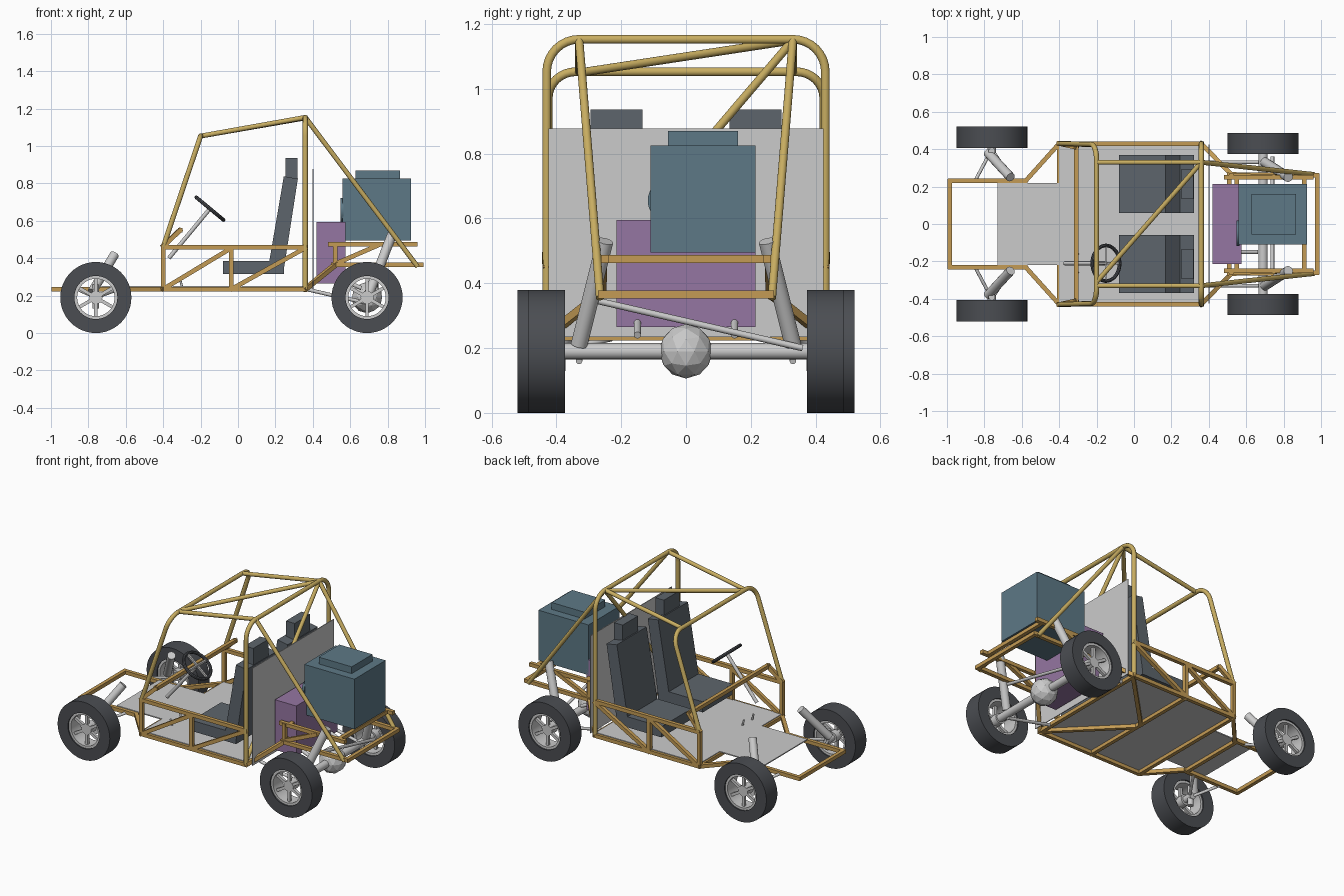
import bpy, bmesh, math
from mathutils import Vector, Matrix

if "Cube" in bpy.data.objects:
    bpy.data.objects.remove(bpy.data.objects["Cube"])


def material(name, c):
    m = bpy.data.materials.new(name)
    m.diffuse_color = (*c, 1)
    m.use_nodes = True
    m.node_tree.nodes["Principled BSDF"].inputs["Base Color"].default_value = m.diffuse_color
    return m


TUBE = material("tube_gold", (0.58, 0.42, 0.12))
BAR = material("bar_orange", (0.55, 0.33, 0.09))
TEAL = material("engine_teal", (0.11, 0.19, 0.24))
PURPLE = material("gearbox_purple", (0.30, 0.18, 0.36))
DARK = material("rubber_dark", (0.07, 0.075, 0.085))
SEAT = material("seat_slate", (0.11, 0.13, 0.15))


def finish(name, bm, mat=None, smooth=False):
    bmesh.ops.recalc_face_normals(bm, faces=bm.faces)
    me = bpy.data.meshes.new(name)
    bm.to_mesh(me)
    bm.free()
    ob = bpy.data.objects.new(name, me)
    bpy.context.collection.objects.link(ob)
    if mat:
        me.materials.append(mat)
    if smooth:
        bpy.ops.object.select_all(action='DESELECT')
        ob.select_set(True)
        bpy.context.view_layer.objects.active = ob
        bpy.ops.object.shade_smooth_by_angle(angle=math.radians(35))
    return ob


def box(name, lo, hi, mat=None):
    lo, hi = Vector(lo), Vector(hi)
    bm = bmesh.new()
    bmesh.ops.create_cube(bm, size=1, matrix=Matrix.Translation((lo + hi) / 2)
                          @ Matrix.Diagonal((*(hi - lo), 1)))
    return finish(name, bm, mat)


def bar(name, a, b, s=0.024, mat=BAR):
    a, b = Vector(a), Vector(b)
    d = b - a
    bm = bmesh.new()
    bmesh.ops.create_cube(bm, size=1, matrix=Matrix.Translation((a + b) / 2)
                          @ d.to_track_quat('X', 'Z').to_matrix().to_4x4()
                          @ Matrix.Diagonal((d.length + s * 0.8, s, s, 1)))
    return finish(name, bm, mat)


def rod(name, a, b, r=0.013, mat=None, seg=16):
    a, b = Vector(a), Vector(b)
    d = b - a
    bm = bmesh.new()
    bmesh.ops.create_cone(bm, cap_ends=True, segments=seg, radius1=r, radius2=r, depth=d.length,
                          matrix=Matrix.Translation((a + b) / 2)
                          @ d.to_track_quat('Z', 'Y').to_matrix().to_4x4())
    return finish(name, bm, mat, True)


def both(fn, name, a, b, *args):
    for side, s in (("right", -1), ("left", 1)):
        fn(f"{name}_{side}", (a[0], a[1] * s, a[2]), (b[0], b[1] * s, b[2]), *args)


def hoop(name, foot, top, rad, r=0.014):
    # upside-down U tube with rounded upper corners
    f, t = Vector(foot), Vector(top)
    up, inn = (f - t).normalized(), Vector((0, -1, 0))
    half = [f]
    for i in range(9):
        a = math.radians(90 * i / 8)
        half.append(t + up * rad * (1 - math.sin(a)) + inn * rad * (1 - math.cos(a)))
    pts = half + [Vector((p.x, -p.y, p.z)) for p in reversed(half)]
    cu = bpy.data.curves.new(name, 'CURVE')
    cu.dimensions = '3D'
    cu.bevel_depth, cu.bevel_resolution, cu.use_fill_caps = r, 3, True
    sp = cu.splines.new('POLY')
    sp.points.add(len(pts) - 1)
    for q, p in zip(sp.points, pts):
        q.co = (*p, 1)
    cu.materials.append(TUBE)
    bpy.context.collection.objects.link(bpy.data.objects.new(name, cu))


def ring(name, profile, c, mat=None, seg=48):
    # closed (radius, y) profile turned about the y axis
    bm = bmesh.new()
    loops = [[bm.verts.new((c[0] + r * math.cos(2 * math.pi * i / seg), c[1] + y,
                            c[2] + r * math.sin(2 * math.pi * i / seg))) for r, y in profile]
             for i in range(seg)]
    n = len(profile)
    for i in range(seg):
        p, q = loops[i], loops[(i + 1) % seg]
        for j in range(n):
            bm.faces.new((p[j], p[(j + 1) % n], q[(j + 1) % n], q[j]))
    return finish(name, bm, mat, True)


def rect(r0, r1, w):
    return [(r0, -w), (r1, -w), (r1, w), (r0, w)]


# wheels: tyre, rim, hub and six spokes
for nm, x, yc, w in (("front", -0.76, 0.463, 0.057), ("rear", 0.69, 0.43, 0.057)):
    for side, s in (("right", -1), ("left", 1)):
        c = Vector((x, yc * s, 0.19))
        tag = f"{nm}_{side}"
        ring(f"tyre_{tag}", rect(0.115, 0.19, w), c, DARK)
        ring(f"rim_{tag}", rect(0.1, 0.116, w * 0.85), c)
        o = Vector((0, s * 0.02, 0))
        rod(f"hub_{tag}", c - o * 1.5, c + o * 1.5, 0.035)
        for i in range(6):
            a = math.radians(30 + 60 * i)
            d = Vector((math.cos(a), 0, math.sin(a)))
            bar(f"spoke_{i}_{tag}", c + o + d * 0.03, c + o + d * 0.095, 0.018, None)

# lower frame rails and cross members
Z = 0.235
for n, a, b in (("nose_rail", (-0.985, 0.23, Z), (-0.58, 0.23, Z)),
                ("flare_rail", (-0.58, 0.23, Z), (-0.4, 0.43, Z)),
                ("sill_rail", (-0.4, 0.43, Z), (0.36, 0.43, Z)),
                ("side_rail", (-0.4, 0.43, 0.46), (0.36, 0.43, 0.46)),
                ("front_post", (-0.4, 0.43, Z), (-0.4, 0.43, 0.46)),
                ("middle_post", (-0.035, 0.43, Z), (-0.035, 0.43, 0.46)),
                ("front_side_brace", (-0.4, 0.43, Z), (-0.035, 0.43, 0.455)),
                ("rear_side_brace", (-0.035, 0.43, Z), (0.36, 0.43, 0.455)),
                ("dash_support", (-0.4, 0.43, 0.465), (-0.31, 0.41, 0.55)),
                ("rear_kick_rail", (0.36, 0.43, Z), (0.52, 0.265, 0.365)),
                ("rear_lower_rail", (0.52, 0.265, 0.365), (0.98, 0.26, 0.365)),
                ("rear_upper_rail", (0.49, 0.25, 0.475), (0.95, 0.25, 0.475)),
                ("rear_post", (0.52, 0.258, 0.365), (0.52, 0.258, 0.475)),
                ("rear_rail_brace", (0.52, 0.258, 0.37), (0.75, 0.255, 0.47)),
                ("floor_diagonal", (-0.035, 0.02, Z), (0.36, 0.42, Z))):
    both(bar, n, a, b)
for n, x, y, z in (("nose_bar", -0.985, 0.23, Z), ("nose_rear_bar", -0.595, 0.23, Z),
                   ("floor_front_bar", -0.4, 0.43, Z), ("floor_middle_bar", -0.035, 0.43, Z),
                   ("floor_rear_bar", 0.36, 0.43, Z), ("dash_bar", -0.31, 0.41, 0.55),
                   ("rear_end_bar", 0.98, 0.26, 0.365), ("rear_upper_bar", 0.91, 0.25, 0.475),
                   ("engine_bar", 0.55, 0.25, 0.475), ("gearbox_bar", 0.51, 0.265, 0.365)):
    bar(n, (x, -y, z), (x, y, z))

# roll cage
hoop("main_hoop", (0.36, 0.43, Z), (0.36, 0.43, 1.153), 0.1)
hoop("front_hoop", (-0.4, 0.43, 0.46), (-0.2, 0.425, 1.053), 0.085)
both(rod, "roof_rail", (-0.2, 0.33, 1.053), (0.36, 0.33, 1.153), 0.013, TUBE)
both(rod, "rear_brace", (0.36, 0.33, 1.153), (0.96, 0.265, 0.355), 0.013, TUBE)
rod("roof_diagonal", (-0.2, -0.31, 1.053), (0.36, 0.33, 1.15), 0.013, TUBE)
rod("hoop_diagonal", (0.36, 0.33, 1.15), (0.36, -0.42, 0.27), 0.013, TUBE)

# floor and firewall
box("nose_floor", (-0.73, -0.22, 0.245), (-0.4, 0.22, 0.252))
box("cabin_floor", (-0.4, -0.425, 0.245), (0.36, 0.425, 0.252))
box("firewall", (0.398, -0.425, 0.235), (0.403, 0.425, 0.877))

# seats
for side, s in (("right", -1), ("left", 1)):
    c = 0.215 * s
    box(f"seat_base_{side}", (-0.08, c - 0.155, 0.315), (0.245, c + 0.155, 0.385), SEAT)
    bm = bmesh.new()
    f = bm.faces.new([bm.verts.new((x, c - 0.155, z)) for x, z in
                      ((0.165, 0.37), (0.245, 0.34), (0.32, 0.825), (0.245, 0.838))])
    g = bmesh.ops.extrude_face_region(bm, geom=[f])["geom"]
    bmesh.ops.translate(bm, vec=(0, 0.31, 0), verts=[v for v in g if isinstance(v, bmesh.types.BMVert)])
    finish(f"seat_back_{side}", bm, SEAT)
    box(f"headrest_{side}", (0.255, c - 0.08, 0.825), (0.318, c + 0.08, 0.936), SEAT)

# engine, pulley and gearbox
box("engine", (0.56, -0.11, 0.495), (0.925, 0.215, 0.825), TEAL)
box("engine_cover", (0.627, -0.055, 0.82), (0.867, 0.16, 0.87), TEAL)
rod("engine_pulley", (0.548, -0.05, 0.655), (0.565, -0.05, 0.655), 0.068, TEAL, 32)
box("gearbox", (0.42, -0.215, 0.265), (0.575, 0.215, 0.595), PURPLE)

# steering wheel, column and pedals
base, hub = Vector((-0.37, -0.21, 0.4)), Vector((-0.15, -0.21, 0.665))
rod("steering_column", base, hub, 0.011)
w = ring("steering_wheel", [(0.095 + 0.01 * math.cos(k * math.pi / 4), 0.01 * math.sin(k * math.pi / 4))
                            for k in range(8)], (0, 0, 0), DARK, 32)
w.matrix_world = Matrix.Translation(hub) @ (hub - base).to_track_quat('Y', 'Z').to_matrix().to_4x4()
axis = (hub - base).normalized()
across = Vector((0, 1, 0)).cross(axis)
for i, d in enumerate((across, Vector((0, 1, 0)))):
    bar(f"steering_spoke_{i}", hub - d * 0.09, hub + d * 0.09, 0.012, None)
for i, y in enumerate((-0.26, -0.16)):
    rod(f"pedal_{i}", (-0.3, y, 0.25), (-0.31, y, 0.29), 0.006)

# front suspension
both(rod, "front_shock", (-0.78, 0.38, 0.22), (-0.66, 0.25, 0.42), 0.025)
both(rod, "kingpin", (-0.76, 0.39, 0.13), (-0.76, 0.39, 0.26), 0.018)
both(rod, "front_stub", (-0.76, 0.37, 0.19), (-0.76, 0.46, 0.19), 0.022)
both(rod, "front_arm_fore", (-0.76, 0.4, 0.19), (-0.85, 0.23, 0.23), 0.009)
both(rod, "front_arm_aft", (-0.76, 0.4, 0.19), (-0.65, 0.23, 0.23), 0.009)

# rear axle and suspension
rod("rear_axle", (0.69, -0.42, 0.19), (0.69, 0.42, 0.19), 0.025)
bm = bmesh.new()
bmesh.ops.create_icosphere(bm, subdivisions=2, radius=0.084, matrix=Matrix.Translation((0.69, 0, 0.19)))
finish("differential", bm)
both(rod, "rear_shock", (0.70, 0.33, 0.21), (0.825, 0.25, 0.53), 0.026)
both(rod, "trailing_arm", (0.36, 0.33, 0.235), (0.69, 0.33, 0.16), 0.01)
both(rod, "upper_link", (0.52, 0.15, 0.3), (0.66, 0.15, 0.24), 0.011)
rod("cross_rod", (0.74, -0.27, 0.345), (0.74, 0.36, 0.2), 0.01)
